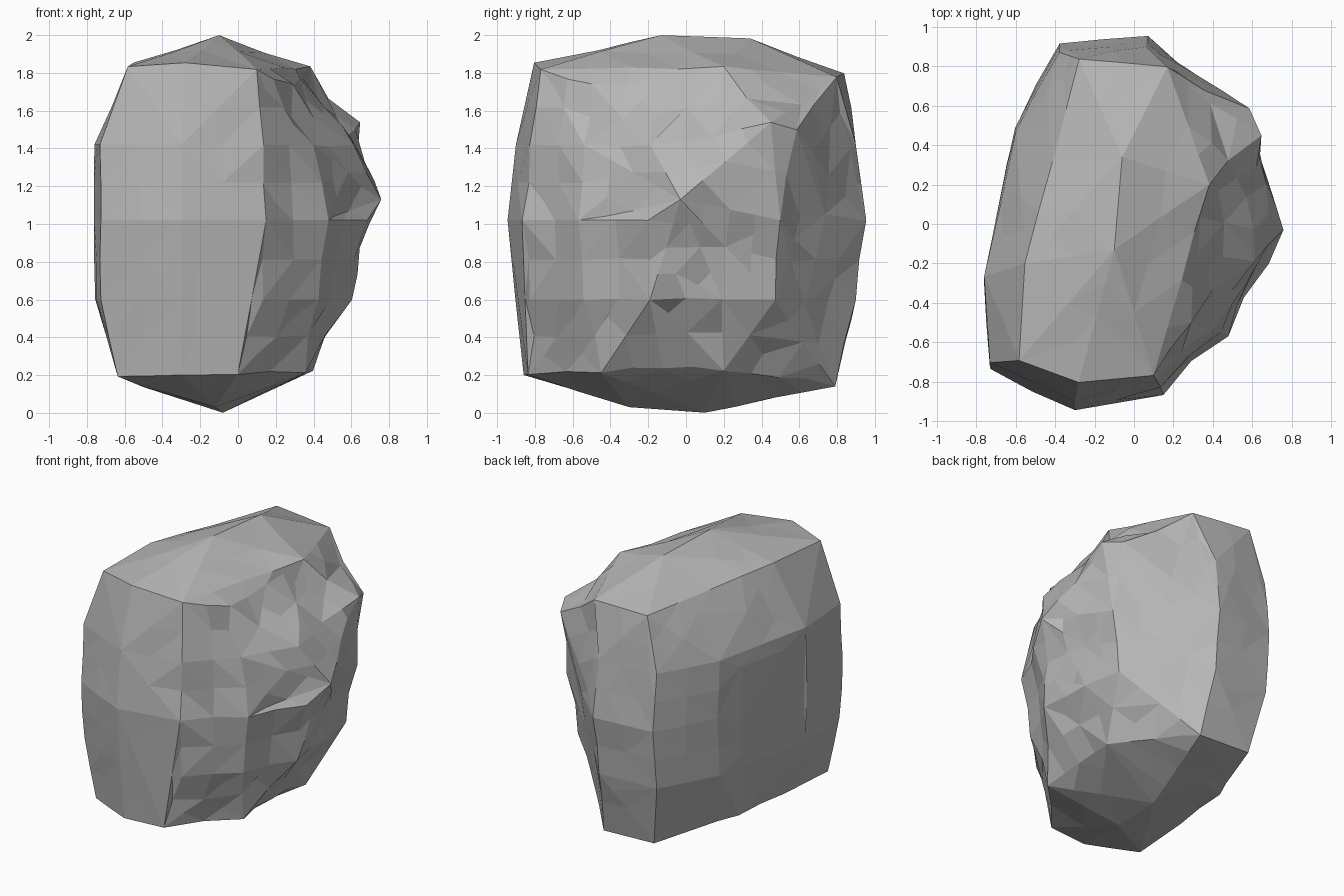
import bpy, bmesh, random
from mathutils import Vector, noise

if "Cube" in bpy.data.objects:
    bpy.data.objects.remove(bpy.data.objects["Cube"])

random.seed(4)

# Outline of the boulder's waist, repeated at three heights
WAIST = [(-.73, -.74), (-.76, -.28), (-.6, .5), (-.38, .92), (.07, .95), (.6, .5),
         (.66, .2), (.68, -.2), (.48, -.57), (.28, -.75), (.15, -.87), (-.3, -.95)]
points = []
for z, right, depth in ((.6, .88, .95), (1.02, 1, 1), (1.42, .9, .95)):
    points += [(x * right if x > 0 else x, y * depth, z) for x, y in WAIST]

# Crown and its rim
points += [(-.1, -.13, 2), (-.06, .34, 1.98)]
points += [(-.58, -.69, 1.83), (-.28, -.8, 1.85), (.1, -.77, 1.82), (.3, -.5, 1.74),
           (.38, .2, 1.83), (.47, .32, 1.69), (.17, .8, 1.78), (-.28, .84, 1.8), (-.55, -.2, 1.85)]
# Jutting peaks on the right
points += [(.59, .59, 1.5), (.65, .45, 1.54), (.76, -.03, 1.13)]
# Underside
points += [(-.64, -.7, .19), (-.3, -.86, .2), (0, -.84, .2), (.36, -.45, .21),
           (.4, .2, .22), (.1, .79, .14), (-.3, .79, .16), (-.56, .2, .2),
           (-.08, .1, 0), (-.12, -.3, .03)]

bm = bmesh.new()
for p in points:
    bm.verts.new(p)
bmesh.ops.convex_hull(bm, input=bm.verts)
bmesh.ops.delete(bm, geom=[v for v in bm.verts if not v.link_faces], context='VERTS')
corners = {tuple(round(c, 4) for c in v.co) for v in bm.verts}

# Break the long facets into smaller chips
for limit in (.5, .36, .28):
    long_edges = [e for e in bm.edges if e.calc_length() > limit]
    bmesh.ops.subdivide_edges(bm, edges=long_edges, cuts=1)
    bmesh.ops.triangulate(bm, faces=bm.faces)

# Chipped right side; gentle wear elsewhere
bm.normal_update()
moves = {}
for v in bm.verts:
    n = v.normal
    corner = tuple(round(c, 4) for c in v.co) in corners
    rough = max(0, min(1, n.x * 1.6 - .25)) * (1 if abs(n.z) < .75 else .3)
    dent = abs(noise.noise(v.co * 3.2)) * .05 + random.uniform(0, .03)
    wear = random.uniform(-.006, .006)
    moves[v] = n * (wear if corner else wear - rough * dent)
for v, d in moves.items():
    v.co += d

# Shallow scoops beneath the upper right edge
for centre in ((.48, .15, 1.58), (.38, -.5, 1.55)):
    for v in bm.verts:
        f = 1 - (v.co - Vector(centre)).length / .25
        if f > 0:
            v.co.x -= .07 * f
for v in bm.verts:
    v.co.z = max(0, v.co.z)

# Merge nearly flat chips into broad facets
bmesh.ops.dissolve_limit(bm, angle_limit=.04, verts=bm.verts, edges=bm.edges)
bmesh.ops.triangulate(bm, faces=[f for f in bm.faces if len(f.verts) > 4])
bmesh.ops.recalc_face_normals(bm, faces=bm.faces)

mesh = bpy.data.meshes.new("boulder")
bm.to_mesh(mesh)
bm.free()
stone = bpy.data.materials.new("stone grey")
stone.diffuse_color = (.47, .47, .47, 1)
stone.use_nodes = True
stone.node_tree.nodes["Principled BSDF"].inputs["Base Color"].default_value = stone.diffuse_color
mesh.materials.append(stone)
boulder = bpy.data.objects.new("boulder", mesh)
bpy.context.collection.objects.link(boulder)
